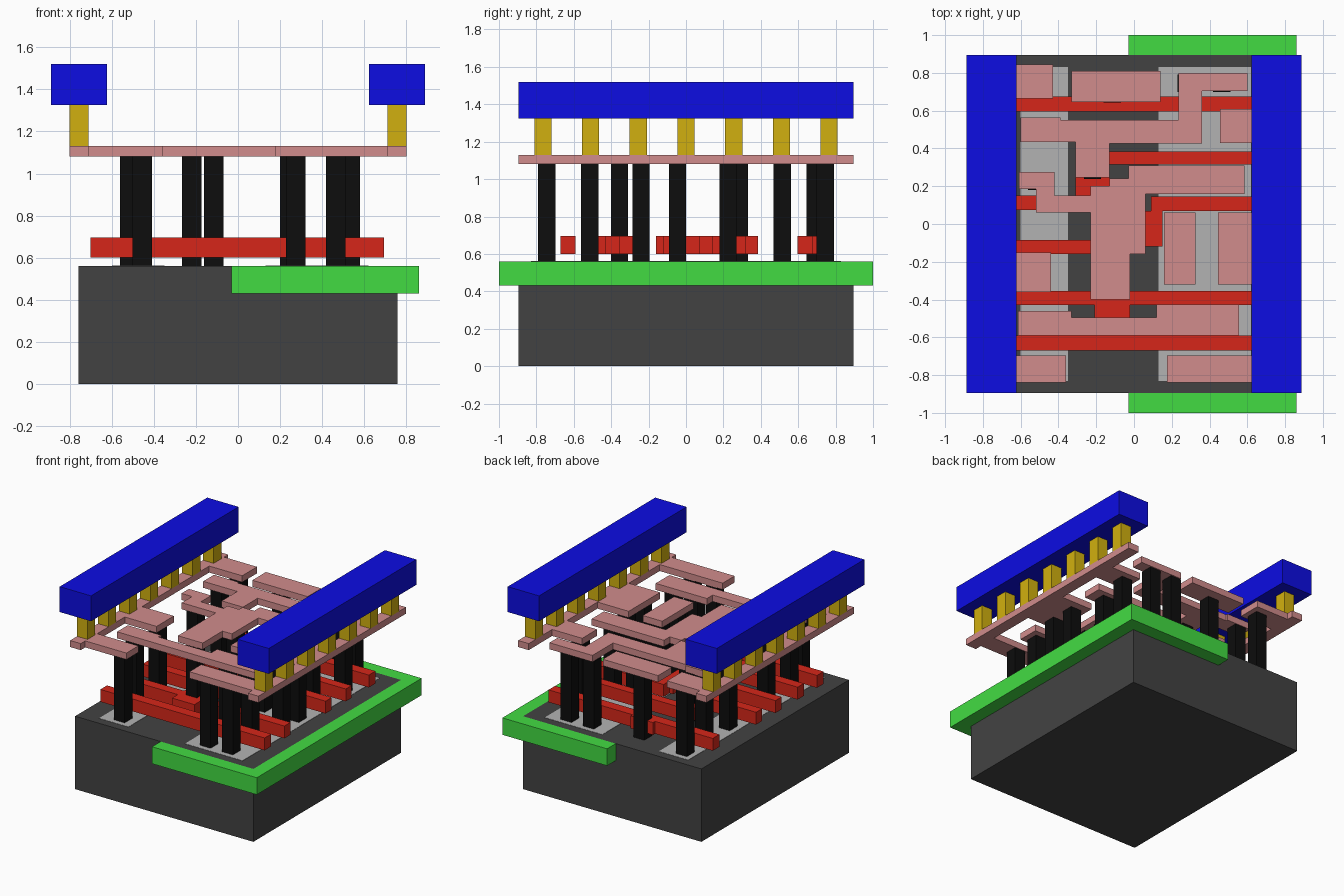
import bpy, bmesh


def material(name, srgb):
    m = bpy.data.materials.new(name)
    lin = [c / 12.92 if c <= 0.04045 else ((c + 0.055) / 1.055) ** 2.4 for c in srgb]
    m.diffuse_color = (*lin, 1)
    return m


DARK = material("substrate_dark", (0.26, 0.26, 0.26))
GREEN = material("well_green", (0.26, 0.86, 0.26))
GREY = material("diffusion_grey", (0.70, 0.70, 0.70))
RED = material("gate_red", (0.84, 0.15, 0.10))
BLACK = material("contact_black", (0.05, 0.05, 0.05))
PINK = material("trace_pink", (0.82, 0.55, 0.55))
GOLD = material("via_gold", (0.82, 0.69, 0.06))
BLUE = material("rail_blue", (0.05, 0.05, 0.89))


def prism(name, pts, z0, z1, mat):
    """Extrude a flat outline from z0 to z1."""
    bm = bmesh.new()
    face = bm.faces.new([bm.verts.new((x, y, z0)) for x, y in pts])
    top = bmesh.ops.extrude_face_region(bm, geom=[face])
    for v in top["geom"]:
        if isinstance(v, bmesh.types.BMVert):
            v.co.z = z1
    bmesh.ops.recalc_face_normals(bm, faces=bm.faces)
    me = bpy.data.meshes.new(name)
    bm.to_mesh(me)
    bm.free()
    me.materials.append(mat)
    ob = bpy.data.objects.new(name, me)
    bpy.context.collection.objects.link(ob)
    return ob


def box(name, x0, x1, y0, y1, z0, z1, mat):
    return prism(name, [(x0, y0), (x1, y0), (x1, y1), (x0, y1)], z0, z1, mat)


def comb(side, arms):
    """Outline of a strip along y with arms (reach, y0, y1) pointing inward."""
    pts = [(side * 0.80, 0.895), (side * 0.80, -0.895), (side * 0.71, -0.895)]
    for reach, y0, y1 in arms:
        pts += [(side * 0.71, y0), (reach, y0), (reach, y1), (side * 0.71, y1)]
    return pts + [(side * 0.71, 0.895)]


# Substrate block, surrounding well and the two diffusion areas
box("substrate", -0.757, 0.757, -0.895, 0.895, 0, 0.56, DARK)
prism("well", [(-0.03, -1), (0.86, -1), (0.86, 1), (-0.03, 1), (-0.03, 0.895),
               (0.757, 0.895), (0.757, -0.895), (-0.03, -0.895)], 0.43, 0.56, GREEN)
box("diffusion_left", -0.60, -0.35, -0.83, 0.83, 0.55, 0.562, GREY)
box("diffusion_right", 0.13, 0.62, -0.83, 0.83, 0.55, 0.562, GREY)

# Red gate lines with their contact tabs
gates = [
    [(-0.70, -0.67), (0.695, -0.67), (0.695, -0.59), (-0.70, -0.59)],
    [(-0.70, -0.43), (-0.21, -0.43), (-0.21, -0.50), (-0.02, -0.50), (-0.02, -0.43),
     (0.695, -0.43), (0.695, -0.355), (-0.02, -0.355), (-0.02, -0.285),
     (-0.21, -0.285), (-0.21, -0.355), (-0.70, -0.355)],
    [(-0.70, -0.16), (0.06, -0.16), (0.06, -0.12), (0.15, -0.12), (0.15, 0.07),
     (0.695, 0.07), (0.695, 0.145), (0.09, 0.145), (0.09, 0.07), (0.06, 0.07),
     (0.06, -0.085), (-0.70, -0.085)],
    [(-0.70, 0.075), (-0.13, 0.075), (-0.13, 0.315), (0.695, 0.315), (0.695, 0.385),
     (-0.31, 0.385), (-0.31, 0.15), (-0.70, 0.15)],
    [(-0.70, 0.595), (0.695, 0.595), (0.695, 0.675), (-0.02, 0.675), (-0.02, 0.70),
     (-0.21, 0.70), (-0.21, 0.675), (-0.70, 0.675)],
]
for i, pts in enumerate(gates):
    prism(f"gate_line_{i + 1}", pts, 0.60, 0.695, RED)

# Black contact posts, grouped by row along y
rows = {
    -0.745: (-0.455, 0.275, 0.465),
    -0.515: (-0.515, 0.275, 0.465),
    -0.355: (-0.115,),
    -0.24: (-0.515, 0.245, 0.535),
    -0.045: (0.245, 0.535),
    0.225: (-0.515, 0.275, 0.465),
    0.285: (-0.22,),
    0.515: (-0.515, 0.535),
    0.69: (-0.115,),
    0.745: (-0.515, 0.275, 0.465),
}
for y, xs in rows.items():
    for x in xs:
        h = 0.046
        box("contact_post", x - h, x + h, y - h, y + h, 0.56, 1.08, BLACK)

# Pink trace layer: two edge combs and the routed shapes between them
traces = {
    "edge_trace_left": comb(-1, [(-0.36, -0.84, -0.695), (-0.44, -0.36, -0.15),
                                 (-0.43, 0.665, 0.845)]),
    "edge_trace_right": comb(1, [(0.175, -0.84, -0.695), (0.445, -0.32, 0.06),
                                 (0.455, 0.43, 0.61)]),
    "trace_back_bar": [(-0.33, 0.645), (0.14, 0.645), (0.14, 0.81), (-0.33, 0.81)],
    "trace_short_bar": [(0.16, -0.32), (0.325, -0.32), (0.325, 0.06), (0.16, 0.06)],
    "trace_front_bar": [(-0.615, -0.59), (0.555, -0.59), (0.555, -0.425), (0.12, -0.425),
                        (0.12, -0.495), (-0.33, -0.495), (-0.33, -0.46), (-0.615, -0.46)],
    "trace_hook": [(-0.60, 0.565), (-0.39, 0.565), (-0.39, 0.55), (0.235, 0.55),
                   (0.235, 0.80), (0.60, 0.80), (0.60, 0.705), (0.36, 0.705),
                   (0.36, 0.425), (-0.13, 0.425), (-0.13, 0.245), (-0.31, 0.245),
                   (-0.31, 0.435), (-0.60, 0.435)],
    "trace_centre": [(-0.61, 0.275), (-0.42, 0.275), (-0.42, 0.15), (-0.23, 0.15),
                     (-0.23, 0.20), (-0.13, 0.20), (-0.13, 0.24), (-0.03, 0.24),
                     (-0.03, 0.31), (0.585, 0.31), (0.585, 0.16), (0.06, 0.16),
                     (0.06, -0.16), (-0.02, -0.16), (-0.02, -0.40), (-0.23, -0.40),
                     (-0.23, 0.06), (-0.52, 0.06), (-0.52, 0.185), (-0.61, 0.185)],
}
for name, pts in traces.items():
    prism(name, pts, 1.08, 1.13, PINK)

# Blue power rails standing on rows of gold vias
for side, label in ((-1, "left"), (1, "right")):
    a, b = sorted((side * 0.622, side * 0.888))
    box(f"power_rail_{label}", a, b, -0.895, 0.895, 1.325, 1.52, BLUE)
    a, b = sorted((side * 0.71, side * 0.80))
    for i in range(-3, 4):
        y = i * 0.255
        box(f"via_{label}", a, b, y - 0.046, y + 0.046, 1.13, 1.325, GOLD)
